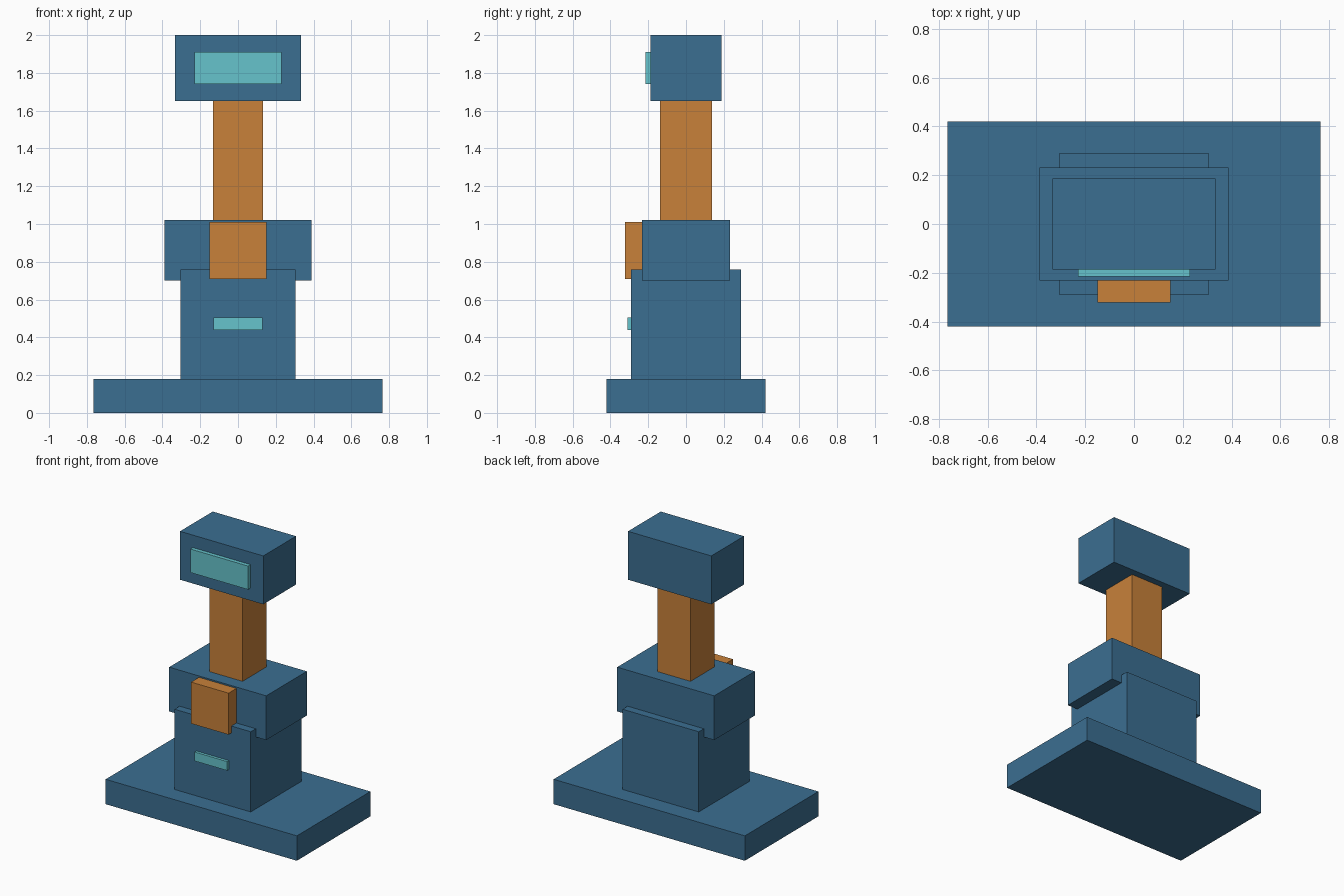
import bpy

cube = bpy.data.objects.get("Cube")
if cube:
    bpy.data.objects.remove(cube, do_unlink=True)


def make_material(name, rgb):
    mat = bpy.data.materials.new(name)
    mat.use_nodes = True
    mat.diffuse_color = (*rgb, 1)
    mat.node_tree.nodes["Principled BSDF"].inputs["Base Color"].default_value = (*rgb, 1)
    return mat


blue = make_material("steel_blue", (0.044, 0.156, 0.283))
orange = make_material("orange", (0.578, 0.220, 0.042))
teal = make_material("pale_teal", (0.133, 0.546, 0.604))


def box(name, mat, half_width, front, back, bottom, top):
    """Box centred on x = 0, running from front to back in y and bottom to top in z."""
    bpy.ops.mesh.primitive_cube_add(size=1)
    obj = bpy.context.object
    obj.name = name
    obj.location = (0, (front + back) / 2, (bottom + top) / 2)
    obj.scale = (2 * half_width, back - front, top - bottom)
    bpy.ops.object.transform_apply(location=False, rotation=False, scale=True)
    obj.data.materials.append(mat)
    return obj


# Stacked body
box("base_plate", blue, 0.765, -0.42, 0.42, 0, 0.18)
box("lower_body", blue, 0.305, -0.29, 0.29, 0.18, 0.76)
box("upper_body", blue, 0.388, -0.232, 0.232, 0.70, 1.02)
box("neck", orange, 0.132, -0.137, 0.137, 1.02, 1.65)
box("head", blue, 0.333, -0.187, 0.187, 1.65, 2.0)

# Details standing out from the front
box("head_screen", teal, 0.23, -0.215, -0.187, 1.74, 1.91)
box("chest_block", orange, 0.15, -0.322, -0.232, 0.71, 1.01)
box("body_light", teal, 0.13, -0.31, -0.29, 0.44, 0.505)
